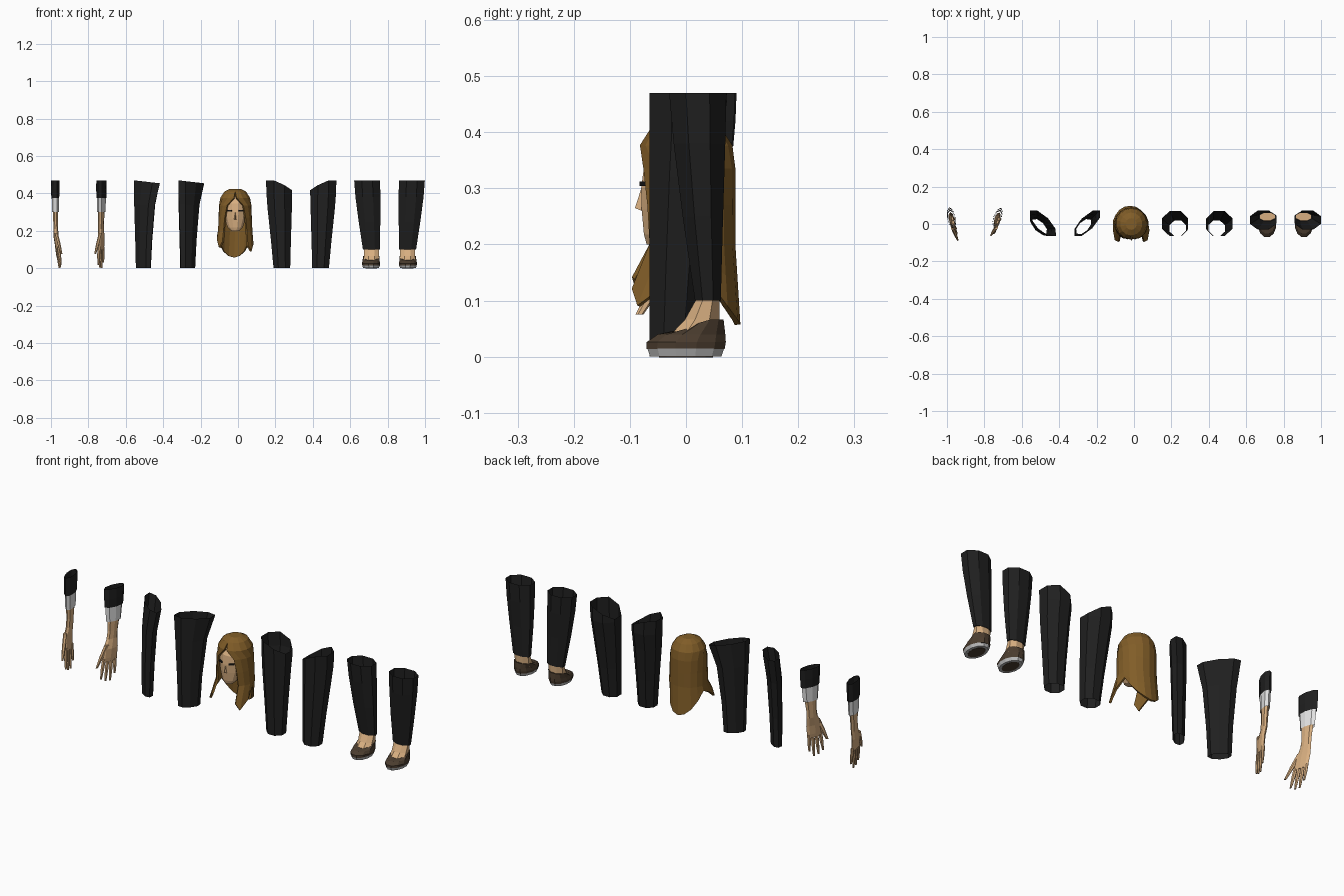
import bpy, bmesh, math
from mathutils import Vector

if "Cube" in bpy.data.objects:
    bpy.data.objects.remove(bpy.data.objects["Cube"])


def material(name, rgb):
    m = bpy.data.materials.new(name)
    m.diffuse_color = (*rgb, 1)
    m.use_nodes = True
    m.node_tree.nodes["Principled BSDF"].inputs["Base Color"].default_value = m.diffuse_color
    return m


BLACK = material("black cloth", (0.014, 0.014, 0.014))
WHITE = material("white cuff", (0.78, 0.78, 0.78))
SKIN = material("skin", (0.69, 0.43, 0.22))
HAIR = material("brown hair", (0.22, 0.11, 0.021))
SHOE = material("dark brown shoe", (0.07, 0.046, 0.028))
SOLE = material("grey sole", (0.5, 0.5, 0.5))
EYE = material("eye black", (0.008, 0.008, 0.008))


def finish(name, bm, mats):
    bmesh.ops.recalc_face_normals(bm, faces=bm.faces)
    me = bpy.data.meshes.new(name)
    bm.to_mesh(me)
    bm.free()
    for m in mats:
        me.materials.append(m)
    ob = bpy.data.objects.new(name, me)
    bpy.context.collection.objects.link(ob)
    return ob


def ring(cx, cy, z, rx, ry, rot=0.0, n=8, flat=False):
    """Elliptical section; flat=True turns the flats to the axes."""
    k = 1 / math.cos(math.pi / n) if flat else 1
    pts = []
    for i in range(n):
        a = 2 * math.pi * (i + (0.5 if flat else 0)) / n
        x, y = rx * k * math.cos(a), ry * k * math.sin(a)
        pts.append(Vector((cx + x * math.cos(rot) - y * math.sin(rot),
                           cy + x * math.sin(rot) + y * math.cos(rot), z)))
    return pts


def box_ring(x0, x1, y0, y1, z, n=8):
    return ring((x0 + x1) / 2, (y0 + y1) / 2, z, (x1 - x0) / 2, (y1 - y0) / 2, 0, n, True)


def loft(name, rings, mat, start=False, end=False):
    bm = bmesh.new()
    rows = [[bm.verts.new(p) for p in r] for r in rings]
    n = len(rows[0])
    for a, b in zip(rows, rows[1:]):
        for i in range(n):
            j = (i + 1) % n
            bm.faces.new((a[i], a[j], b[j], b[i]))
    if start:
        bm.faces.new(rows[0])
    if end:
        bm.faces.new(rows[-1])
    return finish(name, bm, [mat])


# Forearms with sleeve, cuff and hand
def forearm(side, cx, s, twist, lean, thumb_y):
    rot = math.radians(90 + s * twist)
    u = Vector((math.cos(rot), math.sin(rot), 0))

    def sec(dx, y, z, a, b):
        return ring(cx + s * dx, y, z, a, b, rot)

    loft(side + "_sleeve", [sec(0, .034, .47, .057, .021), sec(0, .033, .42, .056, .022),
                            sec(0, .032, .375, .053, .021)], BLACK)
    loft(side + "_cuff", [sec(0, .032, .385, .049, .019), sec(.001, .03, .30, .042, .018)], WHITE)
    loft(side + "_palm", [sec(.001, .029, .31, .035, .015), sec(.002, .025, .25, .029, .013),
                          sec(.003, .02, .21, .031, .012), sec(.2 * lean, .005, .165, .042, .012),
                          sec(.45 * lean, 0, .12, .042, .010), sec(.55 * lean, -.002, .10, .038, .008)],
         SKIN, end=True)

    def digit(name, p0, p1, w, t):
        mid = (p0 + p1) / 2
        loft(name, [ring(p.x, p.y, p.z, w * k, t * k, rot, 6)
                    for p, k in ((p0, 1), (mid, .95), (p1, .5))], SKIN, True, True)

    for i, tip in enumerate((.018, .003, .0, .03)):
        o = i - 1.5
        base = Vector((cx + s * .5 * lean, -.001, .115)) - u * o * -.021
        end = Vector((cx + s * lean, -.012, tip)) - u * o * -.026
        digit(f"{side}_finger_{i + 1}", base, end, .0105, .008)
    digit(side + "_thumb", Vector((cx + s * .006, -.018, .185)),
          Vector((cx + s * .034, thumb_y, .075)), .014, .009)


forearm("right", -.977, 1, 10, .024, -.083)
forearm("left", -.73, -1, 20, .004, -.058)

# Upper arm sleeves, open at both ends
for side, cx, rot in (("right", -.487, -45), ("left", -.25, 45)):
    r = math.radians(rot)
    rings = [ring(cx - .019, -.014, 0, .053, .027, r), ring(cx - .017, -.012, .15, .060, .031, r),
             ring(cx - .012, -.006, .34, .076, .036, r), ring(cx, .004, .47, .098, .038, r)]
    for p in rings[-1]:
        p.z -= .016 * max(0, min(1, (p.x - cx + .07) / .14))
    loft(side + "_upper_arm", rings, BLACK)

# Thighs: outer side reaches the hip, inner side is cut lower
for side, s, off in (("right", 1, 0), ("left", -1, .676)):
    rings = [box_ring(.190, .279, -.065, .018, 0), box_ring(.176, .283, -.065, .034, .15),
             box_ring(.158, .288, -.065, .056, .32), box_ring(.152, .290, -.065, .07, .40),
             box_ring(.150, .290, -.065, .07, .47)]
    for p in rings[-1]:
        p.z -= .053 * max(0, min(1, (p.x - .21) / .08))
    for r in rings:
        for p in r:
            p.x = off + s * p.x
    loft(side + "_thigh", rings, BLACK)

# Lower legs with ankle, shoe and sole
for side, s, off in (("right", 1, 0), ("left", -1, 1.62)):
    def m(*args):
        r = box_ring(*args)
        for p in r:
            p.x = off + s * p.x
        return r

    loft(side + "_lower_leg", [m(.668, .758, .016, .062, .10), m(.645, .761, -.006, .066, .25),
                               m(.628, .761, -.022, .070, .38), m(.621, .760, -.03, .072, .47)],
         BLACK, start=True)
    loft(side + "_ankle", [m(.674, .753, -.022, .060, .045), m(.674, .753, -.002, .060, .066),
                           m(.673, .753, .018, .060, .102)], SKIN, True, True)
    shoe = [m(.665, .758, -.070, .069, .014, 12), m(.663, .760, -.070, .071, .026, 12),
            m(.666, .757, -.050, .070, .040, 12), m(.669, .756, .000, .067, .064, 12)]
    # slope the throat of the shoe down towards the toe
    for p in shoe[3]:
        p.z = .048 + .018 * max(0, min(1, p.y / .035))
    loft(side + "_shoe", shoe, SHOE, True, True)
    loft(side + "_sole", [m(.670, .753, -.064, .063, 0, 12), m(.664, .759, -.069, .068, .015, 12)],
         SOLE, True, True)
    loft(side + "_sole_pad", [m(.682, .742, -.048, .048, -.001, 12), m(.682, .742, -.048, .048, .003, 12)],
         SHOE, True, True)

# Face
HX = -.015
face = [(.200, .022, .016, -.054), (.218, .040, .037, -.038), (.262, .056, .060, -.019),
        (.300, .064, .068, -.012), (.345, .066, .066, -.008), (.385, .046, .046, -.003)]
loft("face", [ring(HX, cy, z, rx, ry, 0, 12, True) for z, rx, ry, cy in face], SKIN, True, True)

# Nose
bm = bmesh.new()
v = [bm.verts.new(p) for p in ((HX, -.078, .305), (HX - .009, -.074, .258),
                               (HX + .009, -.074, .258), (HX, -.091, .265))]
for f in ((0, 1, 3), (0, 3, 2), (1, 2, 3), (0, 2, 1)):
    bm.faces.new([v[i] for i in f])
finish("nose", bm, [SKIN])

# Eyes
for side, s in (("right", -1), ("left", 1)):
    bm = bmesh.new()
    bmesh.ops.create_cube(bm, size=1)
    bmesh.ops.scale(bm, vec=(.027, .008, .008), verts=bm.verts)
    eye = finish(side + "_eye", bm, [EYE])
    eye.location = (HX + s * .030, -.0735, .308)
    eye.rotation_euler.z = s * math.radians(24)

# Long hair: shell open at the face, hem rising over the shoulders
rows = [(.420, .028, .030, 0), (.406, .056, .058, 0), (.375, .076, .078, 4),
        (.335, .082, .083, 30), (.27, .085, .083, 38), (.20, .088, .083, 42)]
hem = (.057, .066, .090, .13, .175, .13, .09, .12)
forward = (-.009, -.009, -.006, 0, 0, .02, .045, .032)
grid = []
bm = bmesh.new()
for k in range(8):
    z0, rx, ry, gap = rows[min(k, 5)]
    t = max(0, k - 5) / 2
    line = []
    for i in range(-7, 8):
        b = math.radians(180 - gap) * i / 7
        low = hem[abs(i)] + (.02 if i < -4 else 0)
        line.append(bm.verts.new((HX + rx * math.sin(b) + (.006 * t if i > 4 else -.006 * t),
                                  ry * math.cos(b) - forward[abs(i)] * t,
                                  z0 + (low - z0) * t)))
    grid.append(line)
bm.faces.new(grid[0])
for a, b in zip(grid, grid[1:]):
    for i in range(14):
        bm.faces.new((a[i], a[i + 1], b[i + 1], b[i]))
bmesh.ops.remove_doubles(bm, verts=bm.verts, dist=.001)
hair = finish("hair", bm, [HAIR])
solid = hair.modifiers.new("thickness", "SOLIDIFY")
solid.thickness = .01
solid.offset = 0
